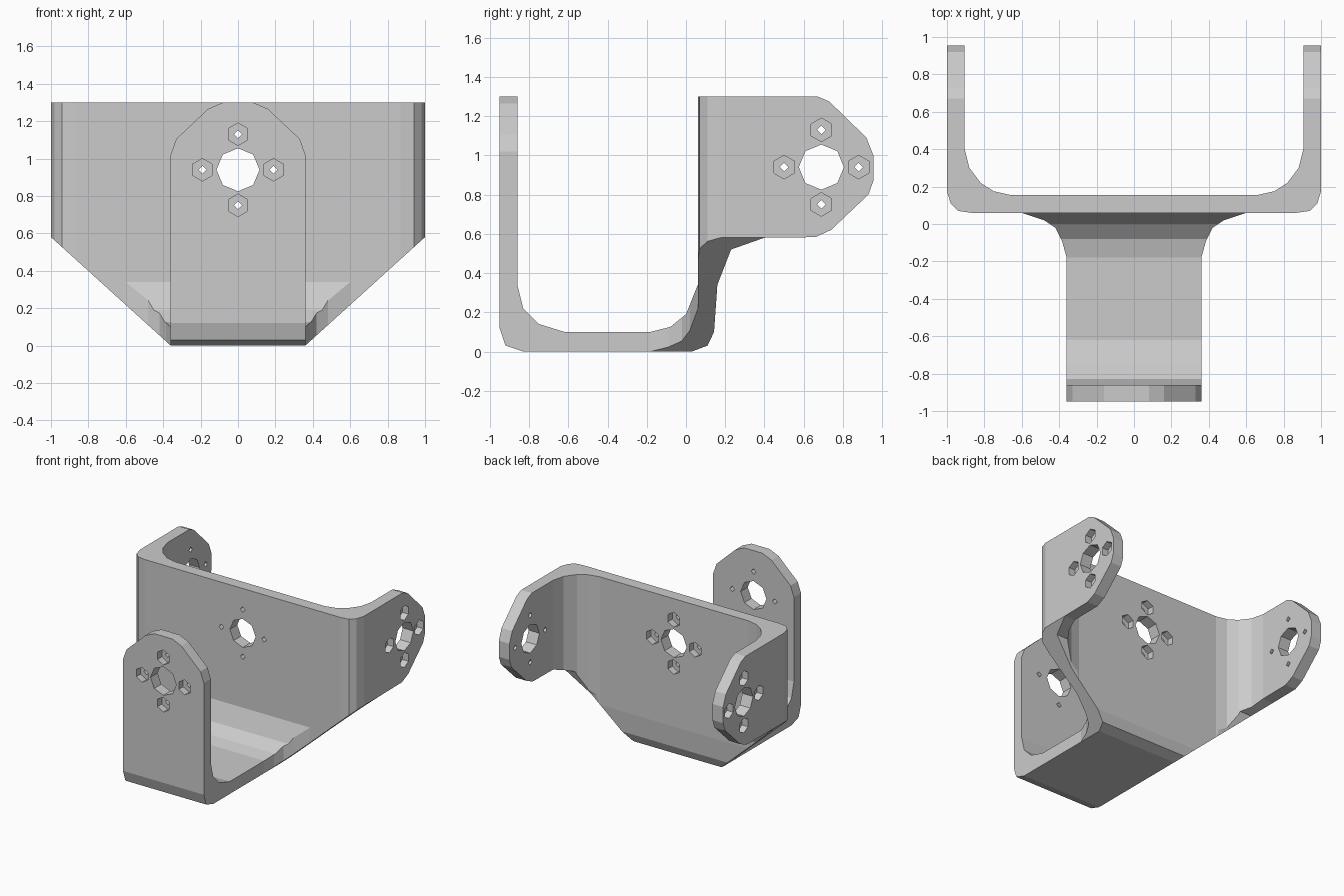
import bpy, bmesh, math
from mathutils import Matrix, Vector

if "Cube" in bpy.data.objects:
    bpy.data.objects.remove(bpy.data.objects["Cube"])

PLACE = {'X': lambda u, v, w: (w, u, v),
         'Y': lambda u, v, w: (u, w, v),
         'Z': lambda u, v, w: (u, v, w)}


def to_object(bm, name):
    bmesh.ops.recalc_face_normals(bm, faces=bm.faces)
    me = bpy.data.meshes.new(name)
    bm.to_mesh(me)
    bm.free()
    ob = bpy.data.objects.new(name, me)
    bpy.context.collection.objects.link(ob)
    return ob


def prism(name, pts, axis, lo, hi):
    """Extrude a 2D profile along an axis."""
    bm = bmesh.new()
    a, b = [[bm.verts.new(PLACE[axis](u, v, w)) for u, v in pts] for w in (lo, hi)]
    bm.faces.new(a)
    bm.faces.new(b)
    for i in range(len(pts)):
        j = (i + 1) % len(pts)
        bm.faces.new((a[i], a[j], b[j], b[i]))
    return to_object(bm, name)


def mirrored(half):
    """Close a half outline (x >= 0) by mirroring it across x = 0."""
    return half + [(-x, y) for x, y in reversed(half) if x > 0]


def boolean(target, tool, op):
    mod = target.modifiers.new("cut", 'BOOLEAN')
    mod.operation, mod.object, mod.solver = op, tool, 'EXACT'
    bpy.context.view_layer.objects.active = target
    bpy.ops.object.modifier_apply(modifier=mod.name)
    bpy.data.objects.remove(tool)


# Front plate and floor strip: bent profile seen from the side
inner = [(-0.86, 1.5), (-0.86, 0.34), (-0.83, 0.22), (-0.75, 0.14), (-0.62, 0.1),
         (-0.18, 0.1), (-0.08, 0.125), (0.0, 0.19), (0.06, 0.34)]
bracket = prism("servo_bracket".replace("servo_", ""),
                inner + [(0.1, 0.4), (0.1, -0.1), (-1.0, -0.1), (-1.0, 1.5)],
                'X', -0.8, 0.8)
# Strip outline from above, flaring into the back plate
flare = mirrored([(0.36, -1.1), (0.36, -0.18), (0.385, -0.09), (0.42, -0.02),
                  (0.48, 0.02), (0.6, 0.06), (0.6, 0.2)])
boolean(bracket, prism("strip_outline", flare, 'Z', -0.5, 2), 'INTERSECT')
# Rounded top of the front plate
tombstone = mirrored([(0.9, -0.3), (0.9, 0.7), (0.36, 1.02), (0.33, 1.105),
                      (0.16, 1.265), (0, 1.335)])
boolean(bracket, prism("front_top", tombstone, 'Y', -1.3, 0.3), 'INTERSECT')

# Back plate with two ears: U profile seen from above
u_shape = mirrored([(0.87, 0.06), (0.94, 0.07), (0.98, 0.11), (1.0, 0.175), (1.0, 1.1),
                    (0.905, 1.1), (0.905, 0.4), (0.88, 0.3), (0.82, 0.22),
                    (0.75, 0.175), (0.66, 0.155)])
boolean(bracket, prism("back_plate", u_shape, 'Z', -0.1, 1.4), 'UNION')

# Slanted lower corners, then the side outline with bends and rounded ears
slope = 0.58 / 0.64
front_outline = mirrored([(0.36, 0), (1.1, 0.74 * slope), (1.1, 1.3)])
boolean(bracket, prism("front_outline", front_outline, 'Y', -1.3, 1.3), 'INTERSECT')
side_outline = [(-0.95, 1.5), (-0.95, 0.12), (-0.92, 0.03), (-0.83, 0), (0.03, 0),
                (0.11, 0.03), (0.143, 0.1), (0.16, 0.34), (0.23, 0.52), (0.4, 0.58),
                (0.66, 0.583), (0.74, 0.62), (0.93, 0.8), (0.955, 0.87), (0.955, 1.0),
                (0.92, 1.09), (0.73, 1.275), (0.6, 1.33), (0.6, 1.5)]
boolean(bracket, prism("side_outline", side_outline, 'X', -1.3, 1.3), 'INTERSECT')


def hole_cutter(name, center, normal, holes):
    """Cylinders along an outward normal: (angle, distance, radius, sides, depth)."""
    rot = Vector(normal).to_track_quat('Z', 'Y').to_matrix().to_4x4()
    bm = bmesh.new()
    for ang, dist, r, n, depth in holes:
        at = Matrix.Translation((dist * math.cos(ang), dist * math.sin(ang), 0.05 - (depth + 0.05) / 2))
        bmesh.ops.create_cone(bm, cap_ends=True, segments=n, radius1=r, radius2=r,
                              depth=depth + 0.05, matrix=Matrix.Translation(center) @ rot @ at)
    return to_object(bm, name)


# Centre hole, four counterbores and four pilot holes in every plate
quarter = [i * math.pi / 2 for i in range(4)]
wide = [(0, 0, 0.115, 8, 0.14)] + [(a, 0.19, 0.06, 6, 0.055) for a in quarter]
pilot = [(a, 0.19, 0.022, 4, 0.14) for a in quarter]
for center, normal in (((0, -0.95, 0.94), (0, -1, 0)), ((0, 0.155, 0.94), (0, 1, 0)),
                       ((1, 0.69, 0.94), (1, 0, 0)), ((-1, 0.69, 0.94), (-1, 0, 0))):
    for holes in (wide, pilot):
        boolean(bracket, hole_cutter("holes", center, normal, holes), 'DIFFERENCE')
bracket.name = "u_bracket"
